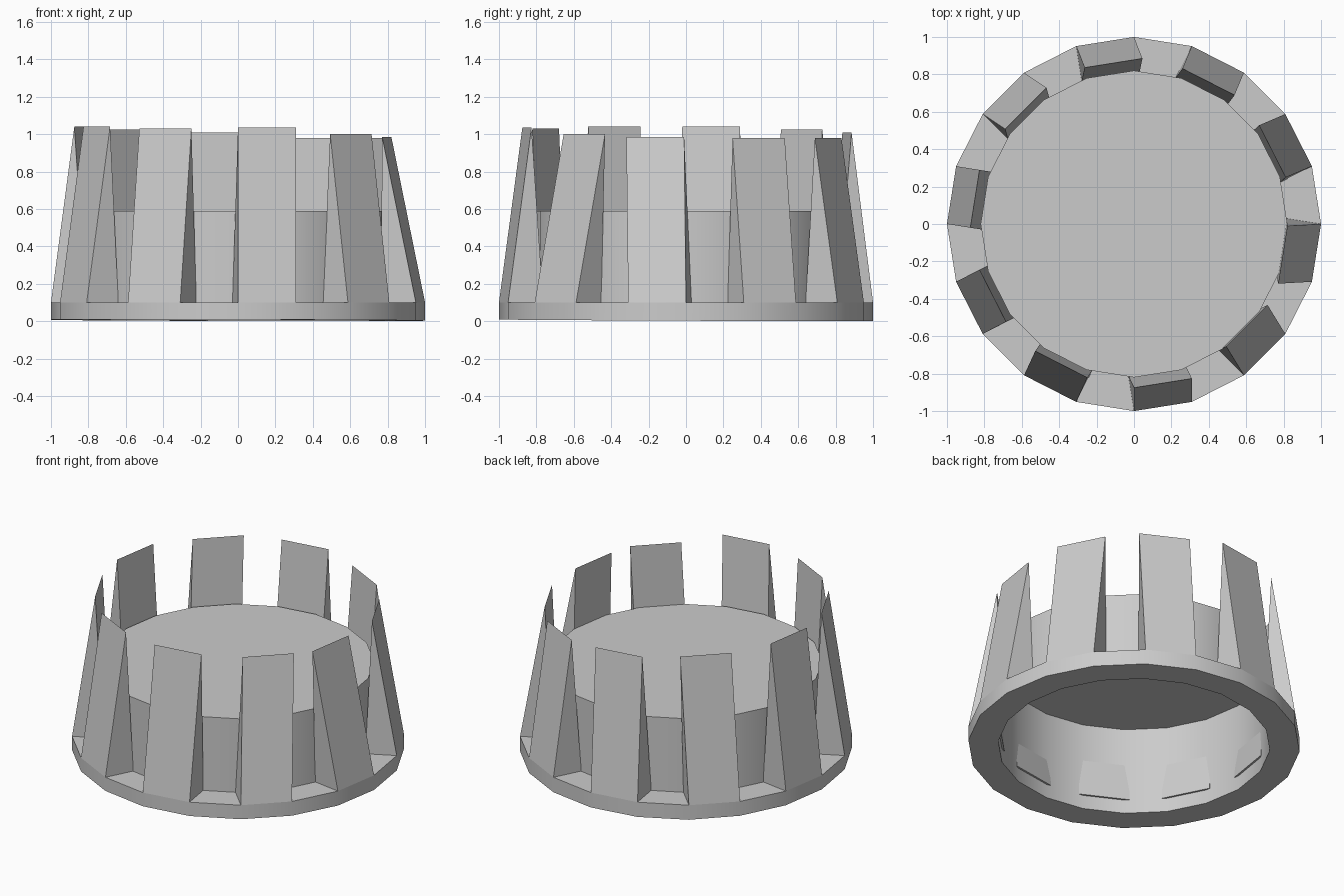
import bpy, math
from mathutils import Vector

if "Cube" in bpy.data.objects:
    bpy.data.objects.remove(bpy.data.objects["Cube"])

N = 20            # sides of the round parts
STEP = math.tau / N


def add_object(name, verts, faces):
    mesh = bpy.data.meshes.new(name)
    mesh.from_pydata(verts, [], faces)
    ob = bpy.data.objects.new(name, mesh)
    bpy.context.collection.objects.link(ob)
    return ob


def smooth(ob, deg=30):
    bpy.ops.object.select_all(action='DESELECT')
    ob.select_set(True)
    bpy.context.view_layer.objects.active = ob
    bpy.ops.object.shade_smooth_by_angle(angle=math.radians(deg))


def lathe(profile):
    verts = [(r * math.cos(i * STEP), r * math.sin(i * STEP), z)
             for r, z in profile for i in range(N)]
    faces = [(k * N + i, k * N + (i + 1) % N, (k + 1) * N + (i + 1) % N, (k + 1) * N + i)
             for k in range(len(profile) - 1) for i in range(N)]
    return verts, faces


# Base ring: flat band with a square section
verts, faces = lathe([(0.82, 0.1), (0.82, 0.005), (1, 0.005), (1, 0.1), (0.82, 0.1)])
# underside is very slightly tilted
verts = [(x, y, z - 0.005 * (0.5 * x + 0.8 * y)) if z < 0.05 else (x, y, z)
         for x, y, z in verts]
smooth(add_object("base_ring", verts, faces))

# Drum: open below, closed on top
verts, faces = lathe([(0.82, 0.1), (0.82, 0.59)])
faces.append(tuple(range(N, 2 * N)))
smooth(add_object("drum", verts, faces))

# Wedge posts: angle, lean of the sharp tip in x and y, tip height
POSTS = [
    (99, .045, -.115, 1.01), (63, -.05, -.12, .98), (27, -.14, -.06, .98),
    (-9, -.18, -.01, .985), (-45, -.095, .155, 1.0), (-81, 0, .125, 1.035),
    (-117, .06, .13, 1.03), (-153, .125, .065, 1.04), (171, .125, -.02, 1.04),
    (135, .12, -.08, 1.025),
]
for n, (deg, dx, dy, top) in enumerate(POSTS):
    a = math.radians(deg)
    out = Vector((math.cos(a), math.sin(a), 0))
    p, q = (Vector((math.cos(a + s), math.sin(a + s), 0.1))
            for s in (-STEP / 2, STEP / 2))
    lean = Vector((dx, dy, top - 0.1))
    verts = [p, q, q - out * 0.19, p - out * 0.19, p + lean, q + lean]
    add_object(f"post_{n + 1}", verts,
               [(0, 1, 5, 4), (2, 3, 4, 5), (3, 0, 4), (1, 2, 5), (3, 2, 1, 0)])
